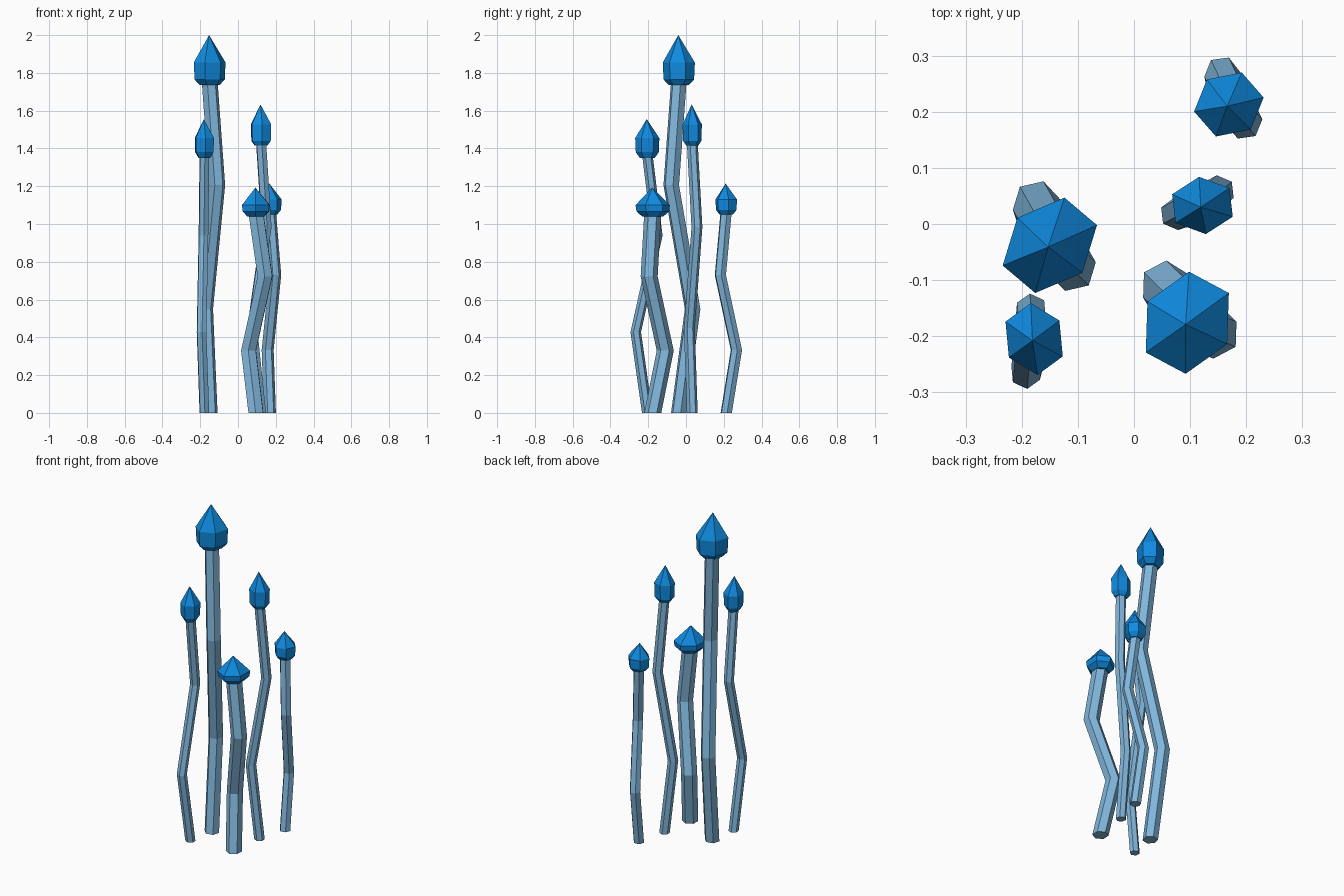
import bpy, math
from mathutils import Vector

if "Cube" in bpy.data.objects:
    bpy.data.objects.remove(bpy.data.objects["Cube"])


def material(name, colour):
    m = bpy.data.materials.new(name)
    m.diffuse_color = (*colour, 1)
    m.use_nodes = True
    m.node_tree.nodes["Principled BSDF"].inputs["Base Color"].default_value = m.diffuse_color
    return m


STEM = material("pale blue", (0.22, 0.47, 0.71))
CAP = material("bright blue", (0.005, 0.26, 0.75))


def loft(name, rings, mat, apex=None):
    """Skin six-sided rings from bottom to top, closed by a face or a point."""
    verts = [v for r in rings for v in r]
    faces = [tuple(range(5, -1, -1))]
    for k in range(len(rings) - 1):
        for i in range(6):
            j = (i + 1) % 6
            faces.append((6*k + i, 6*k + j, 6*k + 6 + j, 6*k + 6 + i))
    top = 6 * (len(rings) - 1)
    if apex:
        verts.append(apex)
        faces += [(top + i, top + (i + 1) % 6, len(verts) - 1) for i in range(6)]
    else:
        faces.append(tuple(top + i for i in range(6)))
    me = bpy.data.meshes.new(name)
    me.from_pydata(verts, [], faces)
    me.materials.append(mat)
    ob = bpy.data.objects.new(name, me)
    bpy.context.collection.objects.link(ob)
    return ob


def mushroom(name, centre, radius, low_bend, high_bend, a, b, heights):
    """a, b: two corner vectors of the stretched hexagonal cap.
    heights: cap underside, lower rim, upper rim, tip."""
    under, rim0, rim1, tip = heights
    cx, cy = centre

    # kinked six-sided stem
    turn = math.atan2(a[1], a[0])
    path = [(cx, cy, 0), (*low_bend, under * 0.317),
            (*high_bend, under * 0.695), (cx, cy, under + 0.02)]
    rings = [[(x + radius * math.cos(turn + i * math.pi / 3),
               y + radius * math.sin(turn + i * math.pi / 3), z) for i in range(6)]
             for x, y, z in path]
    loft(name + "_stem", rings, STEM)

    # pointed cap
    a, b = Vector(a), Vector(b)
    corners = [b, a, a - b, -b, -a, b - a]
    rings = [[(cx + c.x * s, cy + c.y * s, z) for c in corners]
             for s, z in ((0.62, under), (0.95, rim0), (1, rim1))]
    loft(name + "_cap", rings, CAP, (cx - 0.003, cy - 0.003, tip))


mushroom("tall_mushroom", (-0.150, -0.038), 0.043, (-0.174, 0.035), (-0.110, -0.078),
         (0.026, 0.085), (0.084, 0.036), (1.735, 1.765, 1.855, 2.0))
mushroom("wide_mushroom", (0.095, -0.176), 0.045, (0.056, -0.110), (0.143, -0.195),
         (0.003, 0.091), (0.074, 0.053), (1.04, 1.067, 1.10, 1.193))
mushroom("back_mushroom", (0.169, 0.213), 0.032, (0.157, 0.267), (0.197, 0.182),
         (0.023, 0.057), (0.062, 0.0125), (1.05, 1.075, 1.13, 1.214))
mushroom("right_mushroom", (0.122, 0.033), 0.029, (0.075, 0.018), (0.151, 0.058),
         (-0.006, 0.051), (0.048, 0.031), (1.415, 1.44, 1.527, 1.633))
mushroom("left_mushroom", (-0.178, -0.205), 0.028, (-0.193, -0.266), (-0.183, -0.152),
         (-0.006, 0.064), (0.045, 0.033), (1.35, 1.38, 1.455, 1.555))
